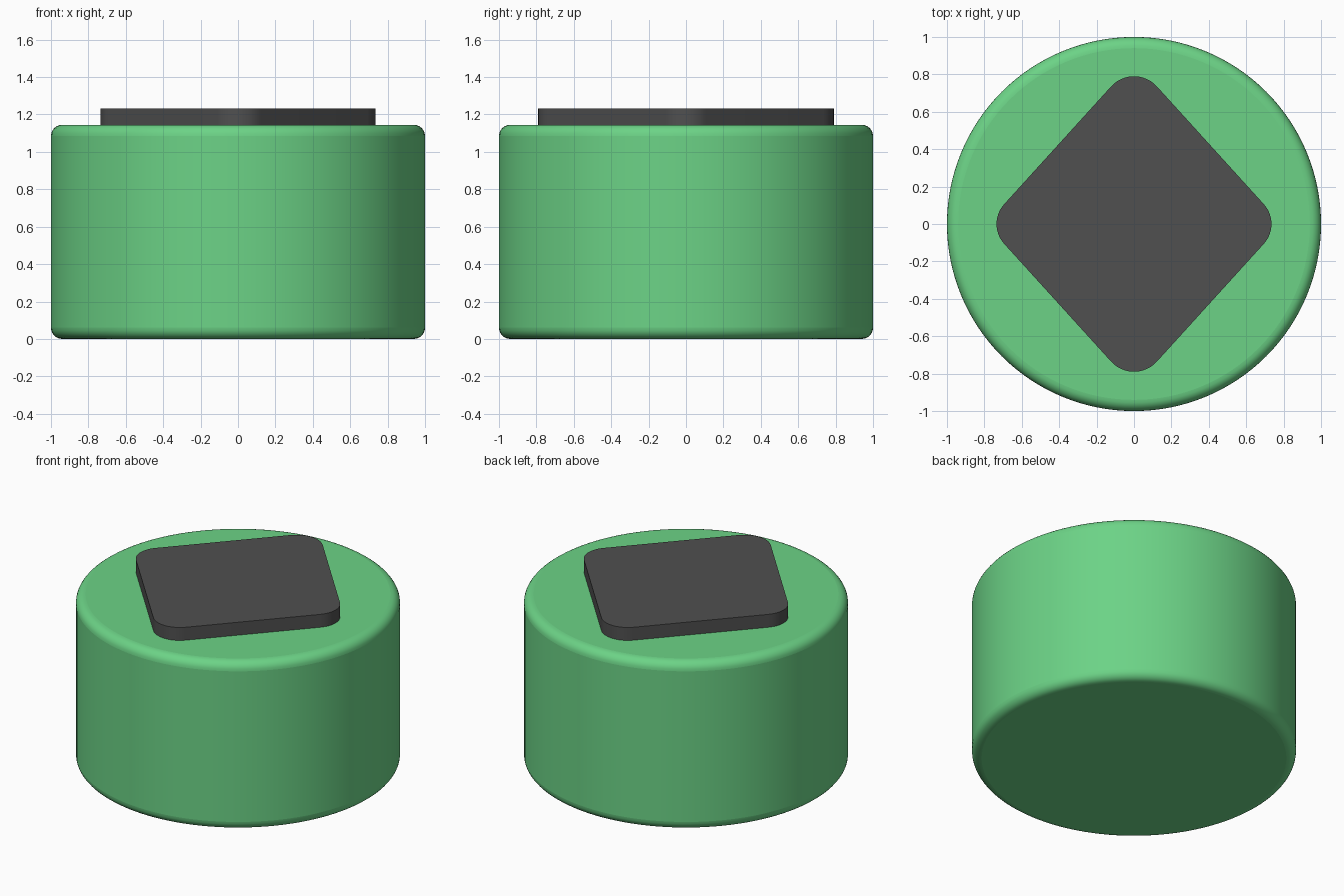
import bpy, math

if "Cube" in bpy.data.objects:
    bpy.data.objects.remove(bpy.data.objects["Cube"])

def material(name, color):
    m = bpy.data.materials.new(name)
    m.diffuse_color = color
    m.use_nodes = True
    m.node_tree.nodes["Principled BSDF"].inputs["Base Color"].default_value = m.diffuse_color
    return m

def finish(obj, name, mat):
    obj.name = name
    obj.data.materials.append(mat)
    bpy.context.view_layer.objects.active = obj
    obj.select_set(True)
    bpy.ops.object.shade_smooth_by_angle(angle=math.radians(35))
    obj.select_set(False)

green = material("green", (0.15, 0.65, 0.24, 1))
dark = material("dark_grey", (0.08, 0.08, 0.08, 1))

# Round body with softened rims
HEIGHT = 1.145
bpy.ops.mesh.primitive_cylinder_add(vertices=128, radius=1, depth=HEIGHT,
                                    location=(0, 0, HEIGHT / 2))
body = bpy.context.object
bevel = body.modifiers.new("rim", 'BEVEL')
bevel.width = 0.06
bevel.segments = 6
bevel.limit_method = 'ANGLE'
bevel.angle_limit = math.radians(40)
finish(body, "round_body", green)

# Rounded diamond plate on top: one arc per corner
normal = math.atan2(0.672, 0.740)   # direction the slanted sides face
corners = [(0, 0.577, 0.158, normal), (90, 0.625, 0.165, math.pi / 2 - normal),
           (180, 0.577, 0.158, normal), (270, 0.625, 0.165, math.pi / 2 - normal)]
STEPS = 12
outline = []
for deg, dist, r, half in corners:
    a = math.radians(deg)
    for i in range(STEPS + 1):
        t = a - half + 2 * half * i / STEPS
        outline.append((dist * math.cos(a) + r * math.cos(t),
                        dist * math.sin(a) + r * math.sin(t)))
n = len(outline)
verts = [(x, y, z) for z in (HEIGHT - 0.005, 1.233) for x, y in outline]
faces = [list(range(n))[::-1], list(range(n, 2 * n))]
faces += [[i, (i + 1) % n, n + (i + 1) % n, n + i] for i in range(n)]
mesh = bpy.data.meshes.new("diamond_plate")
mesh.from_pydata(verts, [], faces)
plate = bpy.data.objects.new("diamond_plate", mesh)
bpy.context.collection.objects.link(plate)
finish(plate, "diamond_plate", dark)
